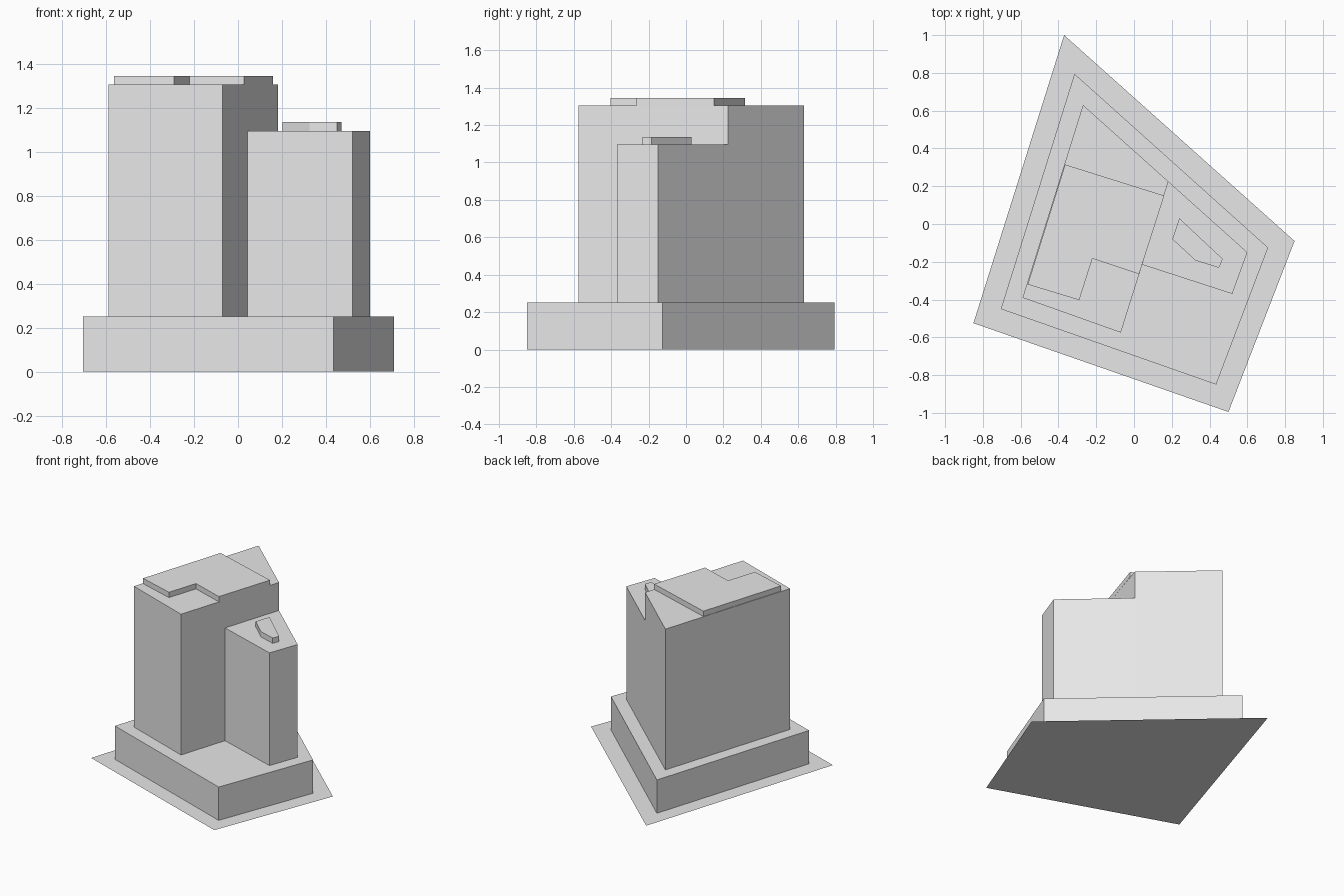
import bpy
import bmesh

# Remove the default cube
cube = bpy.data.objects.get("Cube")
if cube:
    bpy.data.objects.remove(cube, do_unlink=True)

# One plain grey for the whole massing model
GREY = (0.8, 0.8, 0.8, 1.0)
grey = bpy.data.materials.new("light_grey")
grey.use_nodes = True
grey.diffuse_color = GREY
grey.node_tree.nodes["Principled BSDF"].inputs["Base Color"].default_value = GREY


def prism(name, outline, bottom, top):
    """Extrude a footprint between two heights; equal heights give a flat sheet."""
    bm = bmesh.new()
    face = bm.faces.new([bm.verts.new((x, y, bottom)) for x, y in outline])
    face.normal_update()
    if face.normal.z < 0:
        face.normal_flip()
    if top > bottom:
        out = bmesh.ops.extrude_face_region(bm, geom=[face], use_keep_orig=True)
        for v in out["geom"]:
            if isinstance(v, bmesh.types.BMVert):
                v.co.z = top
        bmesh.ops.recalc_face_normals(bm, faces=bm.faces[:])
    mesh = bpy.data.meshes.new(name)
    bm.to_mesh(mesh)
    bm.free()
    mesh.materials.append(grey)
    obj = bpy.data.objects.new(name, mesh)
    bpy.context.collection.objects.link(obj)
    return obj


# Storey levels
PODIUM, LOW_ROOF, HIGH_ROOF, CAP = 0.25, 1.095, 1.305, 0.04

# Plot of land
prism("ground_plot", [(-0.37, 1.0), (-0.85, -0.525), (0.5, -0.995), (0.85, -0.09)], 0, 0)

# Broad podium
prism("podium", [(-0.315, 0.795), (-0.705, -0.45), (0.435, -0.85), (0.71, -0.125)], 0, PODIUM)

# High and low towers, sharing a wall
prism("high_tower", [(-0.27, 0.63), (-0.59, -0.39), (-0.07, -0.575), (0.182, 0.225)],
      PODIUM, HIGH_ROOF)
prism("low_tower", [(0.182, 0.225), (0.043, -0.215), (0.52, -0.37), (0.60, -0.15)],
      PODIUM, LOW_ROOF)

# Rooftop plant rooms
prism("high_roof_cap", [(-0.365, 0.315), (-0.563, -0.32), (-0.29, -0.403),
                        (-0.22, -0.183), (0.027, -0.265), (0.16, 0.15)],
      HIGH_ROOF, HIGH_ROOF + CAP)
prism("low_roof_cap", [(0.24, 0.03), (0.203, -0.08), (0.325, -0.193),
                       (0.45, -0.232), (0.47, -0.185)],
      LOW_ROOF, LOW_ROOF + CAP)
